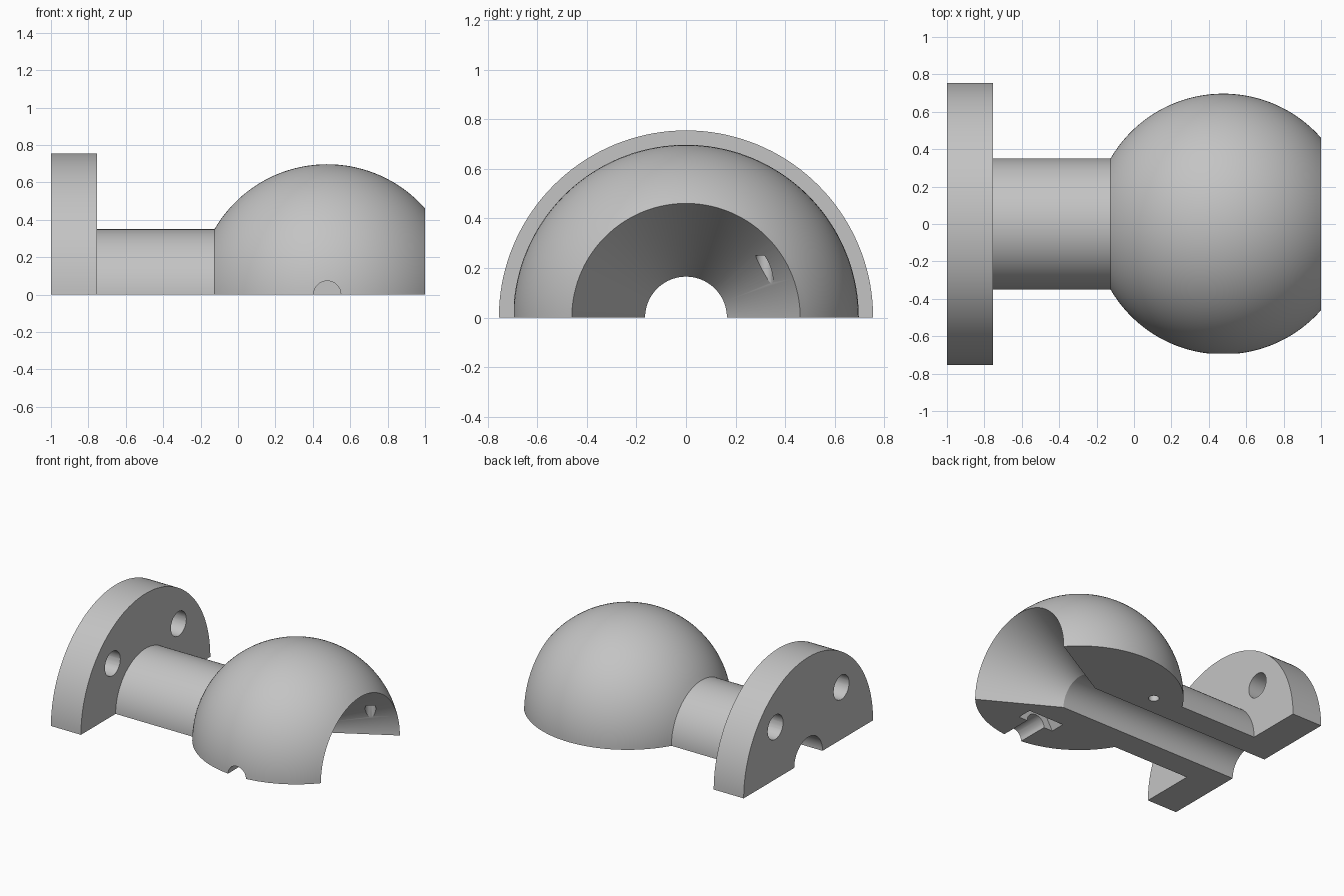
import bpy, bmesh, math
from mathutils import Matrix

old = bpy.data.objects.get("Cube")
if old:
    bpy.data.objects.remove(old, do_unlink=True)

# Plain grey material
grey = bpy.data.materials.new("plain_grey")
grey.use_nodes = True
colour = (0.55, 0.55, 0.55, 1)
grey.diffuse_color = colour
grey.node_tree.nodes["Principled BSDF"].inputs["Base Color"].default_value = colour

# Main dimensions
BALL_X, BALL_R = 0.477, 0.697
PIPE_R, BORE_R = 0.35, 0.165
FLANGE_R, FLANGE_X = 0.755, -0.755

# Half-section profile (x, radius): flange, pipe, ball, flared mouth, bore
profile = [(-1, BORE_R), (-1, FLANGE_R), (FLANGE_X, FLANGE_R), (FLANGE_X, PIPE_R)]
start = math.pi - math.asin(PIPE_R / BALL_R)
end = math.acos((1 - BALL_X) / BALL_R)
STEPS = 40
for i in range(STEPS + 1):
    a = start + (end - start) * i / STEPS
    profile.append((BALL_X + BALL_R * math.cos(a), BALL_R * math.sin(a)))
profile.append((BALL_X, BORE_R))

# Revolve half a turn and close the flat underside
bm = bmesh.new()
verts = [bm.verts.new((x, r, 0)) for x, r in profile]
edges = [bm.edges.new((verts[i - 1], verts[i])) for i in range(len(verts))]
bmesh.ops.spin(bm, geom=verts + edges, cent=(0, 0, 0), axis=(1, 0, 0),
               angle=math.pi, steps=72, use_duplicate=False)
bmesh.ops.remove_doubles(bm, verts=bm.verts, dist=1e-5)
bmesh.ops.holes_fill(bm, edges=[e for e in bm.edges if e.is_boundary], sides=0)
bmesh.ops.recalc_face_normals(bm, faces=bm.faces)
mesh = bpy.data.meshes.new("half_ball_fitting")
bm.to_mesh(mesh)
bm.free()
mesh.materials.append(grey)
body = bpy.data.objects.new("half_ball_fitting", mesh)
bpy.context.collection.objects.link(body)
bpy.context.view_layer.objects.active = body
body.select_set(True)


def drill(name, radius, depth, centre, rotation, sides=32):
    """Cut a straight hole or prism-shaped pocket out of the body."""
    cut_bm = bmesh.new()
    bmesh.ops.create_cone(cut_bm, cap_ends=True, segments=sides,
                          radius1=radius, radius2=radius, depth=depth)
    cut_mesh = bpy.data.meshes.new(name)
    cut_bm.to_mesh(cut_mesh)
    cut_bm.free()
    cut_mesh.materials.append(grey)
    cutter = bpy.data.objects.new(name, cut_mesh)
    cutter.location = centre
    cutter.rotation_euler = rotation
    cutter.hide_render = True
    bpy.context.collection.objects.link(cutter)
    bpy.context.view_layer.update()
    mod = body.modifiers.new(name, 'BOOLEAN')
    mod.operation = 'DIFFERENCE'
    mod.solver = 'EXACT'
    mod.object = cutter
    bpy.ops.object.modifier_apply(modifier=name)
    bpy.data.objects.remove(cutter, do_unlink=True)


QUARTER = math.pi / 2
for side in (-1, 1):
    # Flange bolt holes
    drill("bolt_hole", 0.09, 0.5, (-0.88, side * 0.385, 0.385), (0, QUARTER, 0))
    # Blind pin holes in the underside
    drill("pin_hole", 0.036, 0.5, (BALL_X + side * 0.385, 0.315, 0), (0, 0, 0))

# Screw channel and hexagonal nut pocket on the front half
drill("screw_channel", 0.073, 0.5, (BALL_X, -0.63, 0), (QUARTER, 0, 0))
drill("nut_pocket", 0.145, 0.11, (BALL_X, -0.4, 0), (QUARTER, QUARTER, 0), 6)

bpy.ops.object.shade_smooth_by_angle(angle=math.radians(20))
